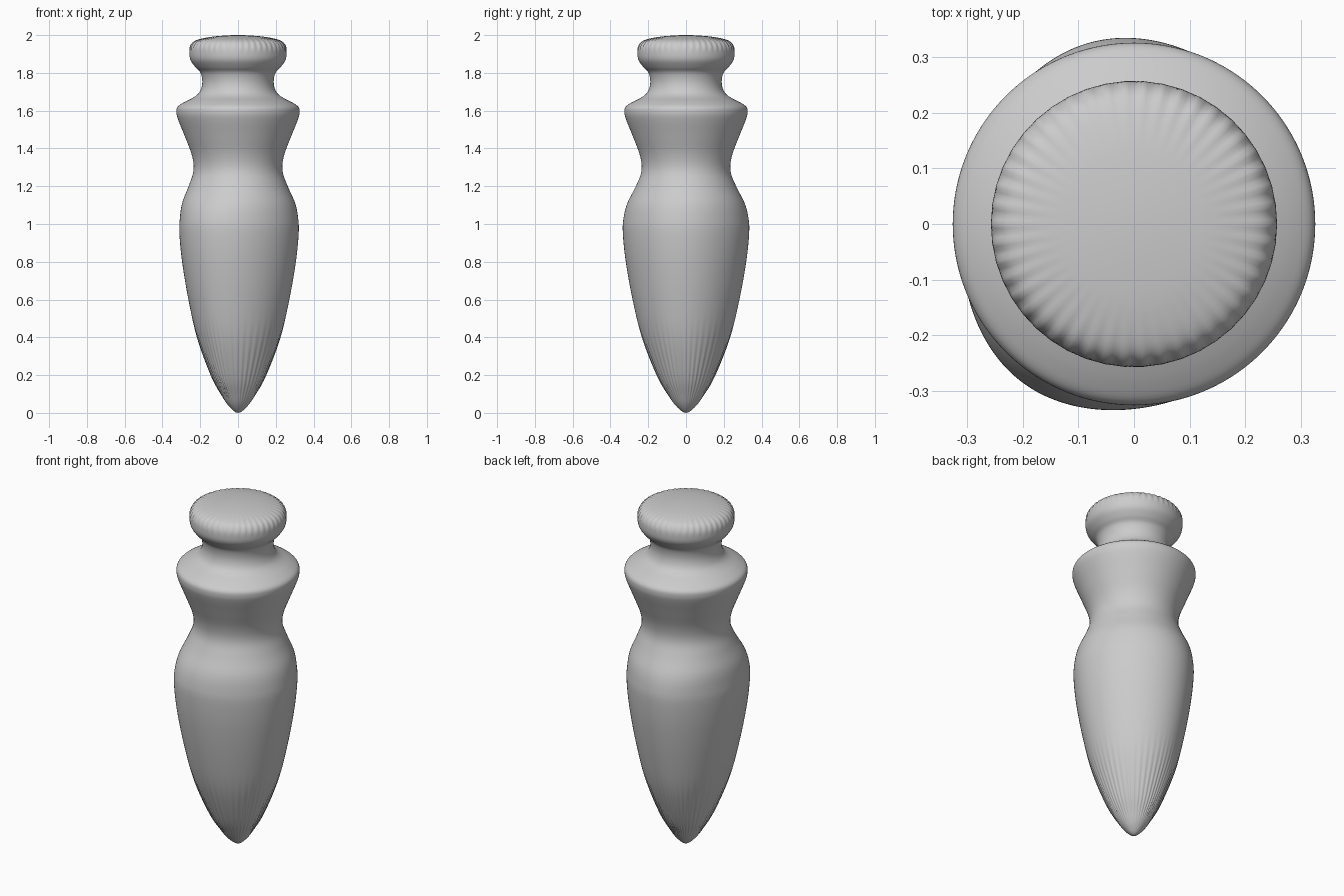
import bpy, bmesh
from math import sin, cos, pi
from mathutils import Vector

if "Cube" in bpy.data.objects:
    bpy.data.objects.remove(bpy.data.objects["Cube"])

# Side profile: (radius, height) from the tip to the cap
PROFILE = [(0, 0), (0.05, 0.035), (0.095, 0.1), (0.15, 0.2), (0.227, 0.4), (0.275, 0.6),
           (0.31, 0.8), (0.325, 0.95), (0.322, 1.03), (0.305, 1.11), (0.264, 1.2),
           (0.236, 1.28), (0.243, 1.36), (0.28, 1.46), (0.316, 1.55), (0.326, 1.59),
           (0.32, 1.62), (0.285, 1.645), (0.228, 1.675), (0.2, 1.705), (0.189, 1.75),
           (0.198, 1.80), (0.225, 1.83), (0.25, 1.865), (0.257, 1.90), (0.252, 1.94),
           (0.225, 1.97), (0.16, 1.988), (0.08, 1.997), (0, 2.0)]
SEG, STEPS, FLUTES = 192, 5, 46


def smooth_profile(pts, steps):
    p = [Vector(q) for q in pts]
    p = [Vector((-p[1].x, p[1].y))] + p + [Vector((-p[-2].x, p[-2].y))]
    out = []
    for a, b, c, d in zip(p, p[1:], p[2:], p[3:]):
        for i in range(steps):
            t = i / steps
            out.append(0.5 * (2 * b + (c - a) * t + (2 * a - 5 * b + 4 * c - d) * t * t
                              + (3 * b - a - 3 * c + d) * t ** 3))
    return out + [p[-2]]


def ramp(x, lo, hi):
    t = min(1, max(0, (x - lo) / (hi - lo)))
    return t * t * (3 - 2 * t)


# Harmonics (order, cos, sin) giving the lower body its slightly uneven outline
OUTLINE = [(1, -0.0025, -0.0053), (2, -0.0093, 0.0055), (3, 0.008, -0.0053)]


def ring_point(r, z, a):
    w = (1 - ramp(z, 1.0, 1.28)) * r / 0.326
    h = r + w * sum(c * cos(n * a) + s * sin(n * a) for n, c, s in OUTLINE)
    dh = w * sum(n * (s * cos(n * a) - c * sin(n * a)) for n, c, s in OUTLINE)
    # Fine flutes near the tip and on the cap's rounded edge
    low = 0.002 * ramp(z, 0.02, 0.15) * (1 - ramp(z, 0.25, 0.55))
    cap = 0.003 * ramp(z, 1.90, 1.95) * ramp(r, 0.12, 0.22)
    h += (low + cap) * cos(FLUTES * a)
    return (h * cos(a) - dh * sin(a), h * sin(a) + dh * cos(a), z)


# Turned body
bm = bmesh.new()
prof = smooth_profile(PROFILE, STEPS)
rings = [[bm.verts.new(ring_point(p.x, p.y, 2 * pi * i / SEG)) for i in range(SEG)]
         for p in prof[1:-1]]
tip, top = bm.verts.new((0, 0, 0)), bm.verts.new((0, 0, 2))
for i in range(SEG):
    j = (i + 1) % SEG
    bm.faces.new((tip, rings[0][j], rings[0][i]))
    bm.faces.new((top, rings[-1][i], rings[-1][j]))
    for lo, hi in zip(rings, rings[1:]):
        bm.faces.new((lo[i], lo[j], hi[j], hi[i]))
for f in bm.faces:
    f.smooth = True
mesh = bpy.data.meshes.new("turned_peg")
bm.to_mesh(mesh)
bm.free()
bpy.context.collection.objects.link(bpy.data.objects.new("turned_peg", mesh))
